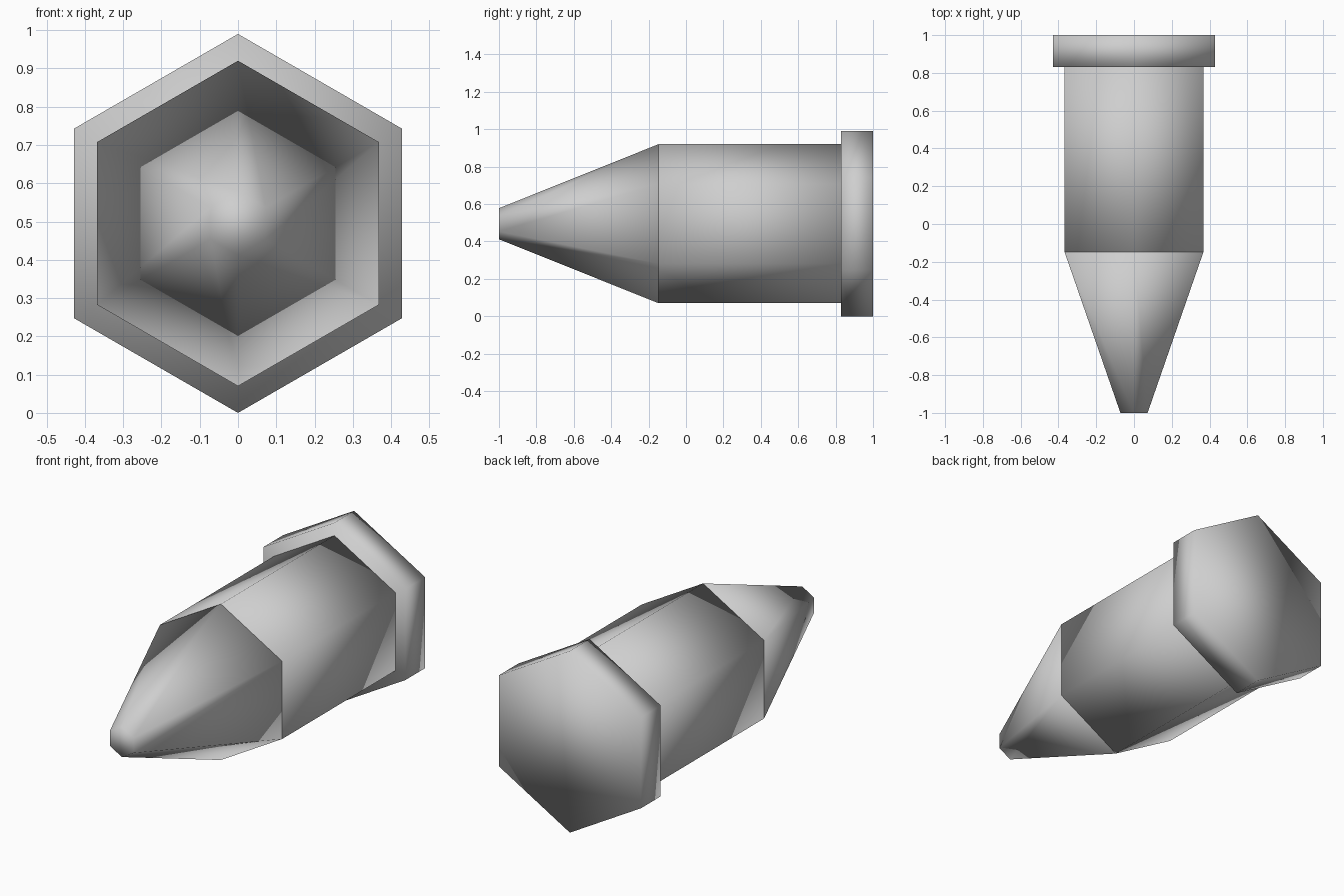
import bpy, bmesh, math
from mathutils import Matrix

if "Cube" in bpy.data.objects:
    bpy.data.objects.remove(bpy.data.objects["Cube"])

CENTRE_Z = 0.495

grey = bpy.data.materials.new("light_grey")
grey.diffuse_color = (0.62, 0.62, 0.62, 1)
grey.use_nodes = True
grey.node_tree.nodes["Principled BSDF"].inputs["Base Color"].default_value = grey.diffuse_color


def hex_section(name, y_front, y_back, r_front, r_back):
    """Closed six-sided section lying along y, with corners at top and bottom."""
    bm = bmesh.new()
    bmesh.ops.create_cone(bm, cap_ends=True, cap_tris=False, segments=6,
                          radius1=r_back, radius2=r_front, depth=y_back - y_front)
    place = (Matrix.Translation((0, (y_front + y_back) / 2, CENTRE_Z))
             @ Matrix.Rotation(math.radians(90), 4, 'X'))
    bmesh.ops.transform(bm, matrix=place, verts=bm.verts)
    bmesh.ops.recalc_face_normals(bm, faces=bm.faces)
    # smooth shading runs over the corners and the end caps
    for f in bm.faces:
        f.smooth = True
    mesh = bpy.data.meshes.new(name)
    bm.to_mesh(mesh)
    bm.free()
    mesh.materials.append(grey)
    obj = bpy.data.objects.new(name, mesh)
    bpy.context.collection.objects.link(obj)
    return obj


# tapered point, straight shaft and wider end cap
hex_section("tapered_tip", -1.0, -0.147, 0.083, 0.425)
hex_section("shaft", -0.147, 0.83, 0.425, 0.425)
hex_section("end_cap", 0.83, 1.0, 0.495, 0.495)
